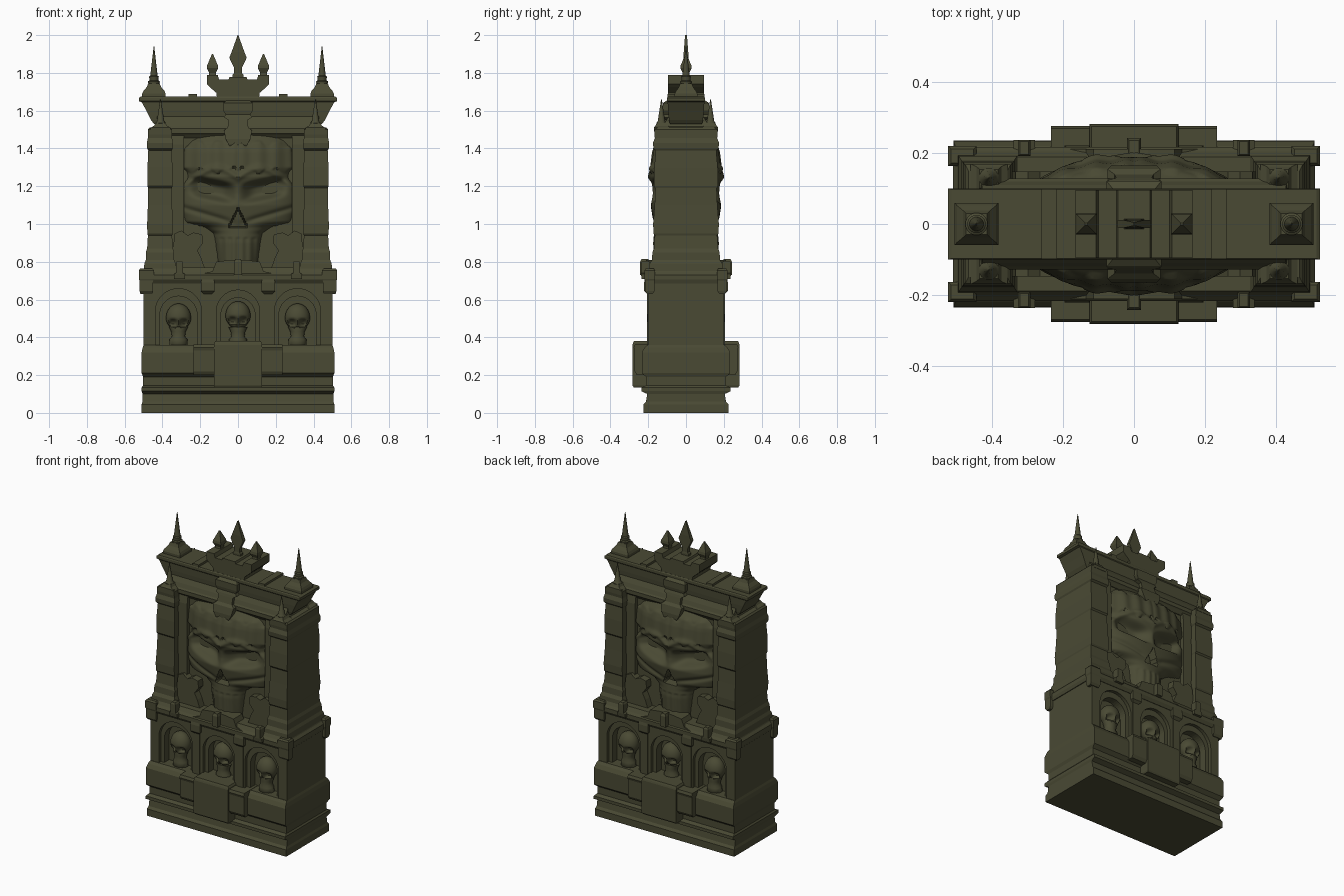
import bpy, bmesh, math

stone = bpy.data.materials.new("dark olive stone")
stone.diffuse_color = (0.068, 0.068, 0.034, 1)


def finish(name, bm, smooth=None, fix=True):
    if fix:
        bmesh.ops.recalc_face_normals(bm, faces=bm.faces[:])
    me = bpy.data.meshes.new(name)
    bm.to_mesh(me)
    bm.free()
    me.materials.append(stone)
    ob = bpy.data.objects.new(name, me)
    bpy.context.collection.objects.link(ob)
    if smooth:
        bpy.ops.object.select_all(action='DESELECT')
        ob.select_set(True)
        bpy.context.view_layer.objects.active = ob
        bpy.ops.object.shade_smooth_by_angle(angle=math.radians(smooth))
    return ob


def loft(name, rings, cx=0, cy=0, n=4, smooth=None):
    """Stack of (z, half x, half y) rings: rectangles when n is 4, else ellipses."""
    bm = bmesh.new()
    k = math.sqrt(2) if n == 4 else 1
    loops = []
    for z, hx, hy in rings:
        angs = [2 * math.pi * (i + 0.5) / n for i in range(n)]
        loops.append([bm.verts.new((cx + k * hx * math.cos(a), cy + k * hy * math.sin(a), z)) for a in angs])
    for a, b in zip(loops, loops[1:]):
        for i in range(n):
            j = (i + 1) % n
            bm.faces.new((a[i], a[j], b[j], b[i]))
    bm.faces.new(loops[0][::-1])
    bm.faces.new(loops[-1])
    return finish(name, bm, smooth)


def prism(name, pts, y0, y1):
    """Extrude an x-z outline along y."""
    bm = bmesh.new()
    a = [bm.verts.new((x, y0, z)) for x, z in pts]
    b = [bm.verts.new((x, y1, z)) for x, z in pts]
    n = len(pts)
    caps = [bm.faces.new(a), bm.faces.new(b[::-1])]
    for i in range(n):
        j = (i + 1) % n
        bm.faces.new((a[i], b[i], b[j], a[j]))
    bm.normal_update()
    bmesh.ops.triangulate(bm, faces=caps)
    return finish(name, bm)


def interp(t, table):
    if t <= table[0][0]:
        return table[0][1]
    for (a, p), (b, q) in zip(table, table[1:]):
        if t <= b:
            return p + (q - p) * (t - a) / (b - a)
    return table[-1][1]


# Plinth with mouldings
loft("plinth", [(0, .51, .225), (.045, .51, .225), (.06, .505, .212), (.1, .505, .205),
                (.115, .51, .236), (.135, .51, .236), (.145, .502, .21), (.19, .502, .21),
                (.21, .51, .234), (.32, .51, .234), (.345, .505, .22), (.36, .5, .205)])
# Projecting plaques front and back
loft("plaque_wings", [(.2, .235, .26), (.22, .235, .272), (.33, .235, .272), (.345, .235, .277), (.362, .235, .27)])
loft("plaque", [(.135, .122, .277), (.145, .126, .283), (.36, .126, .283), (.37, .126, .28), (.38, .12, .275)])
# Niche storey
loft("niche_core", [(.35, .5, .13), (.72, .5, .13)])
for s in (-1, 1):
    for x0, x1, cx, r in ((-.5, -.16, -.315, .098), (-.16, .16, 0, .09), (.16, .5, .315, .098)):
        for nm, rr, zs, y0, y1 in (("niche_inner", r, .52, .125, .18), ("niche_frame", r + .025, .535, .18, .202)):
            arc = [(cx - rr * math.cos(math.pi * i / 20), zs + rr * math.sin(math.pi * i / 20)) for i in range(21)]
            pts = [(x0, .355), (cx - rr, .355)] + arc + [(cx + rr, .355), (x1, .355), (x1, .7), (x0, .7)]
            prism(nm, pts, s * y0, s * y1)

# Small skulls in the niches
for s in (-1, 1):
    for cx, dz in ((-.315, 0), (0, .012), (.315, 0)):
        bm = bmesh.new()
        bmesh.ops.create_uvsphere(bm, u_segments=40, v_segments=28, radius=1)
        for v in bm.verts:
            x, y, z = v.co.x * .066, v.co.y * .058, v.co.z * .076
            if z < -.02:
                x *= 1 - (-.02 - z) * 3
            if y * s > 0:
                e = math.exp(-(((abs(x) - .028) / .018) ** 4 + ((z + .026) / .017) ** 4))
                nose = math.exp(-((x / .009) ** 2 + ((z + .055) / .012) ** 2))
                y -= s * (.032 * e + .015 * nose)
            v.co = (cx + x, s * .147 + y, .503 + dz + z)
        finish("small_skull", bm, 50)
        loft("small_jaw", [(.345, .03, .03), (.36, .05, .042), (.39, .048, .042), (.405, .036, .036),
                           (.43, .04, .038), (.455, .052, .035)], cx, s * .15, 12, 50)

# Pilasters, their caps and the cornice
loft("cornice", [(.685, .505, .205), (.705, .512, .218), (.73, .512, .218), (.745, .5, .205), (.77, .49, .19)])
for s in (-1, 1):
    for m in (-1, 1):
        loft("pilaster", [(.355, .022, .012), (.63, .022, .012), (.645, .036, .027), (.69, .036, .027),
                          (.72, .03, .02)], m * .16, s * .195)
        loft("corner_cap", [(.63, .032, .015), (.645, .036, .025), (.70, .036, .025), (.71, .04, .028),
                            (.755, .04, .028), (.765, .032, .02)], m * .485, s * .192)
        loft("clip", [(.71, .03, .02), (.735, .03, .023), (.74, .018, .023), (.795, .018, .023), (.805, .012, .018)],
             m * .31, s * .215)
    prism("centre_parapet", [(-.19, .7), (.19, .7), (.19, .735), (.135, .75), (.115, .8), (.04, .81),
                             (-.04, .81), (-.115, .8), (-.135, .75), (-.19, .735)], s * .12, s * .212)
    loft("centre_tooth", [(.73, .02, .025), (.8, .02, .025), (.815, .014, .018)], 0, s * .218)

# Upper wall, side columns and jamb strips
loft("upper_wall", [(.74, .36, .1), (1.5, .36, .1)])
for m in (-1, 1):
    loft("column", [(.74, .085, .195), (.79, .083, .192), (.81, .075, .18), (.85, .075, .178), (.87, .068, .17),
                    (.94, .064, .165), (.95, .067, .172), (1.0, .068, .174), (1.1, .064, .166), (1.19, .063, .162),
                    (1.2, .066, .17), (1.3, .066, .168), (1.39, .062, .16), (1.4, .068, .172), (1.43, .07, .175),
                    (1.455, .064, .165), (1.475, .064, .168), (1.5, .064, .168), (1.51, .055, .15)], m * .413)
    loft("jamb", [(.74, .04, .13), (1.42, .04, .125), (1.48, .04, .115)], m * .325)
    for s in (-1, 1):
        # Leaning bone brackets beside the jaw
        prism("jaw_bracket", [(m * x, z) for x, z in ((.17, .75), (.35, .75), (.35, .82), (.335, .95), (.3, .965),
                              (.265, .94), (.235, .955), (.19, .945), (.185, .9), (.215, .86), (.195, .82))],
              s * .09, s * .148)
        # Small pinnacles on the columns
        loft("pinnacle_foot", [(1.49, .052, .042), (1.51, .052, .042), (1.52, .035, .034), (1.535, .026, .026)],
             m * .41, s * .128)
        loft("pinnacle", [(1.52, .024, .024), (1.535, .028, .028), (1.545, .02, .02), (1.66, .002, .002)],
             m * .41, s * .13, 12, 40)

# Large skull relief, front and back
WIDTH = [(.76, .1), (.86, .115), (.95, .13), (.985, .18), (1.01, .28), (1.08, .305), (1.19, .3), (1.24, .27),
         (1.27, .27), (1.3, .295), (1.4, .285), (1.44, .25), (1.47, .2)]
DEPTH = [(.76, .17), (.9, .175), (.98, .165), (1.02, .175), (1.1, .187), (1.16, .178), (1.21, .18), (1.25, .19),
         (1.3, .18), (1.38, .17), (1.43, .155), (1.47, .12)]


def relief(x, z):
    ax, w = abs(x), interp(z, WIDTH)
    if ax >= w:
        return .09
    d = .09 + (interp(z, DEPTH) - .09) * (1 - (ax / w) ** 2.2) ** .65
    # slanted eye sockets
    ez = z - (1.17 + .2 * (ax - .08))
    d -= .07 * math.exp(-((ax - .135) / .1) ** 4 - (ez / .046) ** 4)
    # nose opening
    h = (z - .985) / .1
    if 0 < h < 1 and ax < .05 * (1 - h):
        d -= .05
    # cheek fold and tooth grooves
    d -= .012 * math.exp(-((z - 1.0 - .3 * ax) / .014) ** 2) * min(1, ax / .08)
    if z < .93:
        d -= .006 * (1 + math.cos(ax * 150)) * .5
    # heavy brow under a ragged headband
    d += .012 * math.exp(-((z - 1.245 - .05 * math.sin(ax * 14)) / .018) ** 2)
    edge = 1.285 + .012 * math.sin(ax * 45) + .006 * math.sin(ax * 97)
    top = 1.425 + .015 * math.cos(ax * 60)
    if edge < z < top:
        d += .006 + .004 * math.sin(ax * 70)
    return max(d, .09)


NX, NZ = 90, 100
for s in (-1, 1):
    bm = bmesh.new()
    grid = []
    for j in range(NZ + 1):
        z = .76 + .71 * j / NZ
        grid.append([bm.verts.new((x, s * relief(x, z), z)) for x in (-.315 + .63 * i / NX for i in range(NX + 1))])
    for j in range(NZ):
        for i in range(NX):
            q = [grid[j][i], grid[j][i + 1], grid[j + 1][i + 1], grid[j + 1][i]]
            bm.faces.new(q if s < 0 else q[::-1])
    finish("large_skull", bm, 45, fix=False)

# Lintel, keystone and top beam
loft("lintel", [(1.455, .355, .105), (1.475, .36, .122), (1.48, .46, .128), (1.505, .46, .128), (1.515, .44, .12),
                (1.54, .43, .11), (1.57, .43, .092)])
loft("keystone", [(1.39, .02, .15), (1.42, .05, .165), (1.45, .065, .165), (1.495, .075, .155), (1.51, .055, .14),
                  (1.55, .05, .13), (1.565, .075, .125), (1.58, .065, .118), (1.6, .078, .122), (1.64, .078, .122),
                  (1.655, .06, .1)])
loft("top_beam", [(1.53, .445, .085), (1.55, .46, .09), (1.6, .485, .095), (1.645, .51, .097), (1.65, .525, .101),
                  (1.668, .525, .101), (1.674, .515, .097)])
for m in (-1, 1):
    loft("beam_block", [(1.66, .022, .099), (1.688, .022, .099)], m * .24)
    # Corner spires
    loft("spire_foot", [(1.66, .062, .06), (1.69, .062, .06), (1.705, .055, .052), (1.725, .038, .038),
                        (1.745, .03, .03)], m * .445)
    loft("spire", [(1.74, .03, .03), (1.755, .032, .032), (1.76, .024, .024), (1.78, .026, .026), (1.785, .02, .02),
                   (1.94, .0015, .0015)], m * .445, 0, 16, 40)

# Crown with merlons and spikes
half = [(.11, 1.66), (.115, 1.695), (.15, 1.725), (.165, 1.74), (.165, 1.79), (.108, 1.79), (.1, 1.765),
        (.05, 1.765), (.045, 1.778)]
prism("crown", half + [(-x, z) for x, z in half[::-1]], -.096, .096)
for m in (-1, 1):
    loft("side_spike", [(1.785, .02, .02), (1.8, .018, .018), (1.825, .03, .03), (1.84, .028, .028),
                        (1.9, .003, .003)], m * .135)
loft("centre_spike", [(1.77, .028, .014), (1.79, .028, .014), (1.8, .02, .012), (1.825, .02, .012),
                      (1.88, .046, .012), (1.91, .034, .012), (2.0, .002, .005)])
